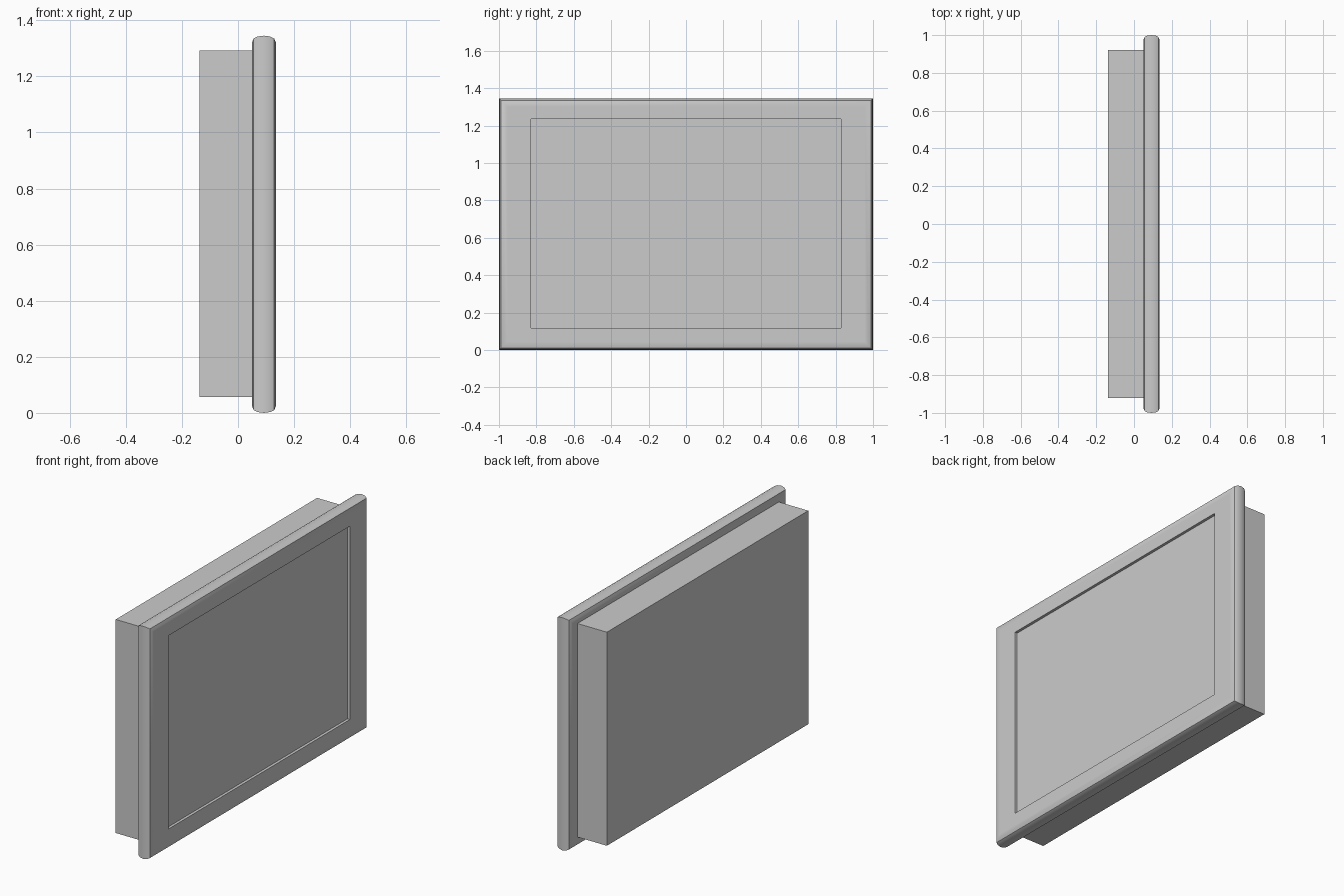
import bpy, bmesh, math

if "Cube" in bpy.data.objects:
    bpy.data.objects.remove(bpy.data.objects["Cube"])

HEIGHT = 1.345


def finish(name, bm):
    bmesh.ops.recalc_face_normals(bm, faces=bm.faces)
    mesh = bpy.data.meshes.new(name)
    bm.to_mesh(mesh)
    bm.free()
    obj = bpy.data.objects.new(name, mesh)
    bpy.context.collection.objects.link(obj)
    return obj


def loft_rectangles(name, sections):
    """Join rectangles (x, y0, y1, z0, z1) in order and cap both ends."""
    bm = bmesh.new()
    rings = [[bm.verts.new((x, y, z)) for y, z in
              ((y0, z0), (y1, z0), (y1, z1), (y0, z1))]
             for x, y0, y1, z0, z1 in sections]
    for a, b in zip(rings, rings[1:]):
        for i in range(4):
            j = (i + 1) % 4
            bm.faces.new((a[i], a[j], b[j], b[i]))
    bm.faces.new(rings[0])
    bm.faces.new(rings[-1])
    return finish(name, bm)


# Rear housing box
loft_rectangles("rear_housing", [(x, -0.92, 0.92, 0.057, 1.292)
                                 for x in (-0.138, 0.05)])

# Front bezel: rounded, mitred edge given as (x, inset from the outer edge)
profile = [(0.05, 0.045), (0.05, 0.024), (0.056, 0.010), (0.070, 0.003),
           (0.0925, 0.0), (0.115, 0.003), (0.129, 0.010), (0.135, 0.024),
           (0.135, 0.045)]
sections = [(x, -1 + d, 1 - d, d, HEIGHT - d) for x, d in profile]
# Shallow recess that holds the screen
sections += [(x, -0.83, 0.83, 0.118, 1.236) for x in (0.135, 0.119)]
bezel = loft_rectangles("screen_bezel", sections)

bpy.context.view_layer.objects.active = bezel
bezel.select_set(True)
bpy.ops.object.shade_smooth_by_angle(angle=math.radians(40))
